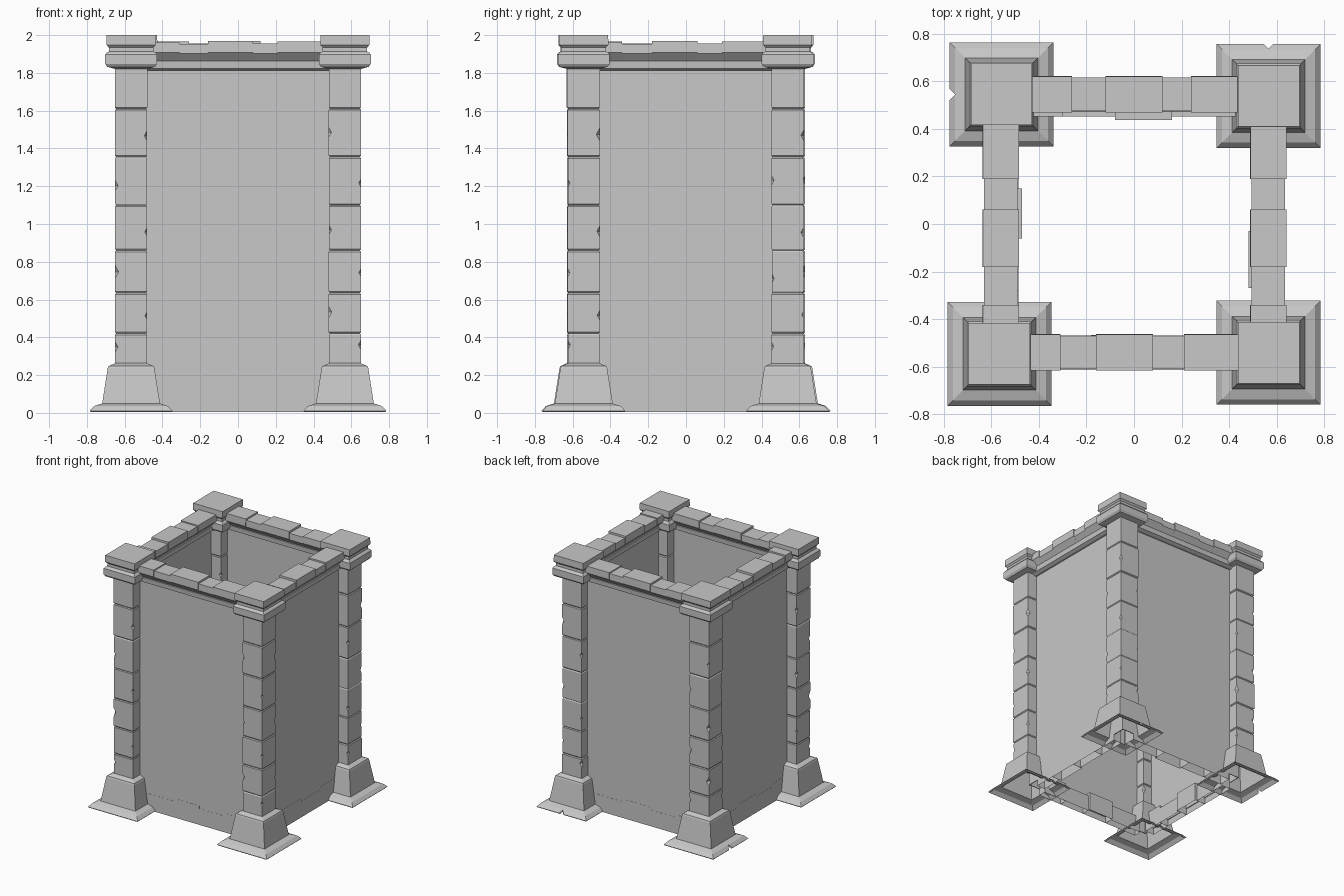
import bpy
import bmesh
import random
from math import radians, cos, sin
from mathutils import Matrix, Vector

random.seed(4)
if "Cube" in bpy.data.objects:
    bpy.data.objects.remove(bpy.data.objects["Cube"])

STONE = (0.58, 0.58, 0.58, 1)
stone = bpy.data.materials.new("grey stone")
stone.use_nodes = True
stone.diffuse_color = STONE
stone.node_tree.nodes["Principled BSDF"].inputs["Base Color"].default_value = STONE


def loft(bm, rings, matrix, bottom=True):
    """Stack rectangular rings (z, half x, half y) into a solid."""
    loops = []
    for z, hx, hy in rings:
        corners = ((-hx, -hy), (hx, -hy), (hx, hy), (-hx, hy))
        loops.append([bm.verts.new(matrix @ Vector((x, y, z))) for x, y in corners])
    for low, high in zip(loops, loops[1:]):
        for i in range(4):
            j = (i + 1) % 4
            bm.faces.new((low[i], low[j], high[j], high[i]))
    if bottom:
        bm.faces.new(loops[0][::-1])
    bm.faces.new(loops[-1])


def square_loft(bm, profile, matrix):
    loft(bm, [(z, h, h) for z, h in profile], matrix)


def finish(bm, name):
    bmesh.ops.recalc_face_normals(bm, faces=bm.faces)
    mesh = bpy.data.meshes.new(name)
    bm.to_mesh(mesh)
    bm.free()
    mesh.materials.append(stone)
    obj = bpy.data.objects.new(name, mesh)
    bpy.context.collection.objects.link(obj)
    return obj


def chip(obj, cuts, size=0.06):
    """Break V-shaped chips out of a stone: (point, outward angle, depth, upright)."""
    bm = bmesh.new()
    for point, angle, depth, upright in cuts:
        out = Vector((cos(radians(angle)), sin(radians(angle)), 0))
        centre = Vector(point) + out * (size * 0.707 - depth)
        place = Matrix.Translation(centre) @ Matrix.Rotation(radians(angle), 4, "Z")
        if upright:
            place = place @ Matrix.Rotation(radians(45), 4, "Z")
        else:
            place = (place @ Matrix.Diagonal((1, 1, 2.5, 1))
                     @ Matrix.Rotation(radians(45), 4, "Y"))
        bmesh.ops.create_cube(bm, size=size, matrix=place)
    cutter = finish(bm, "chip_cutter")
    mod = obj.modifiers.new("chips", "BOOLEAN")
    mod.object = cutter
    mod.operation = "DIFFERENCE"
    mod.solver = "EXACT"
    bpy.context.view_layer.update()
    graph = bpy.context.evaluated_depsgraph_get()
    result = bpy.data.meshes.new_from_object(obj.evaluated_get(graph))
    obj.modifiers.clear()
    obj.data = result
    bpy.data.objects.remove(cutter)


# Corner pillar profiles as (height, half width); the foot is a hollow shell
FOOT = [(0.24, 0.116), (0.046, 0.147), (0.031, 0.19), (0.004, 0.213),
        (0.011, 0.219), (0.036, 0.196), (0.05, 0.153), (0.235, 0.124),
        (0.247, 0.12), (0.265, 0.08)]
CAPITAL = [(1.82, 0.08), (1.832, 0.126), (1.848, 0.137), (1.897, 0.137),
           (1.908, 0.128), (1.913, 0.118), (1.935, 0.118), (1.948, 0.13),
           (2.0, 0.129)]
JOINTS = [0.25, 0.42, 0.635, 0.86, 1.1, 1.355, 1.61, 1.83]
CHIPS = (0.36, 0.53, 0.73, 0.97, 1.22, 1.48)
PILLARS = [
    ("front_right", -0.566, -0.546), ("front_left", 0.566, -0.541),
    ("back_right", -0.557, 0.545), ("back_left", 0.566, 0.538),
]

for number, (where, px, py) in enumerate(PILLARS):
    spot = Matrix.Translation((px, py, 0))

    # Flared foot; the back ones have a bite out of the slab edge
    bm = bmesh.new()
    square_loft(bm, FOOT, spot)
    foot = finish(bm, where + "_pillar_foot")
    if where == "back_right":
        chip(foot, [((px - 0.219, py, 0.03), 180, 0.024, True)])
    elif where == "back_left":
        chip(foot, [((px, py + 0.219, 0.03), 90, 0.02, True)])

    # Shaft of bevelled blocks with chipped corners
    bm = bmesh.new()
    rings = []
    for low, high in zip(JOINTS, JOINTS[1:]):
        h = random.uniform(0.084, 0.086)
        rings += [(low + 0.001, 0.08), (low + 0.007, h),
                  (high - 0.007, h), (high - 0.001, 0.08)]
    square_loft(bm, rings, spot)
    shaft = finish(bm, where + "_pillar_shaft")
    cuts = []
    for i, z in enumerate(CHIPS):
        angle = 45 + 90 * ((i + number) % 4)
        for turned in (angle, angle + 180):
            corner = Vector((cos(radians(turned)), sin(radians(turned)), 0)) * 0.121
            point = Vector((px, py, z + random.uniform(-0.02, 0.02))) + corner
            cuts.append((point, turned, random.uniform(0.008, 0.016), False))
    chip(shaft, cuts)

    # Capital and cap stone
    bm = bmesh.new()
    square_loft(bm, CAPITAL, spot)
    finish(bm, where + "_pillar_capital")

# Each side: name, centre distance, half span, parapet joints, footing joints
SIDES = [
    ("front", 0.54, 0.565, (-0.46, -0.31, -0.16, 0.08, 0.21, 0.46),
     (-0.18, 0.04, 0.26), 0.076),
    ("left", 0.565, 0.545, (-0.44, -0.34, -0.18, 0.06, 0.19, 0.44),
     (-0.27, -0.03, 0.22), 0.085),
    ("back", 0.545, 0.565, (-0.46, -0.24, -0.12, 0.12, 0.26, 0.46),
     (-0.16, 0.08, 0.3), 0.11),
    ("right", 0.56, 0.545, (-0.44, -0.19, -0.06, 0.18, 0.34, 0.44),
     (-0.15, 0.06, 0.28), 0.092),
]
TOPS = (1.962, 1.953, 1.97, 1.955, 1.967)

for turn, (side, dist, span, joints, marks, inner) in enumerate(SIDES):
    m = Matrix.Rotation(radians(90 * turn), 4, "Z") @ Matrix.Translation((0, -dist, 0))

    # Thin wall panel
    bm = bmesh.new()
    loft(bm, [(0.055, span, 0.003), (1.84, span, 0.003)], m)
    finish(bm, side + "_wall")

    # Bevelled trim under the parapet
    bm = bmesh.new()
    reach = span - 0.07
    loft(bm, [(1.812, reach, 0.02), (1.824, reach, 0.042), (1.862, reach, 0.046)], m)
    finish(bm, side + "_trim")

    # Parapet stones with undercut bottoms
    bm = bmesh.new()
    for i, (a, b) in enumerate(zip(joints, joints[1:])):
        wide = 0.077 if i % 2 == 0 else 0.071
        half = (b - a) / 2
        rings = [(1.855, half, 0.03), (1.908 - 0.006 * (i % 2), half, wide),
                 (TOPS[i], half, wide - 0.001)]
        loft(bm, rings, m @ Matrix.Translation(((a + b) / 2, 0, 0)))
    finish(bm, side + "_parapet")

    # Open-bottomed footing stones, flush with the outside of the wall
    bm = bmesh.new()
    ends = (-span + 0.1, *marks, span - 0.1)
    for i, (a, b) in enumerate(zip(ends, ends[1:])):
        half = (b - a) / 2
        depth = inner if i == 1 else inner - 0.016
        top = 0.155 if i % 2 else 0.133
        place = m @ Matrix.Translation(((a + b) / 2, depth / 2 - 0.003, 0))
        loft(bm, [(0.004, half, depth / 2 + 0.001), (top, half, depth / 2 + 0.001)],
             place, bottom=False)
    finish(bm, side + "_footing")
